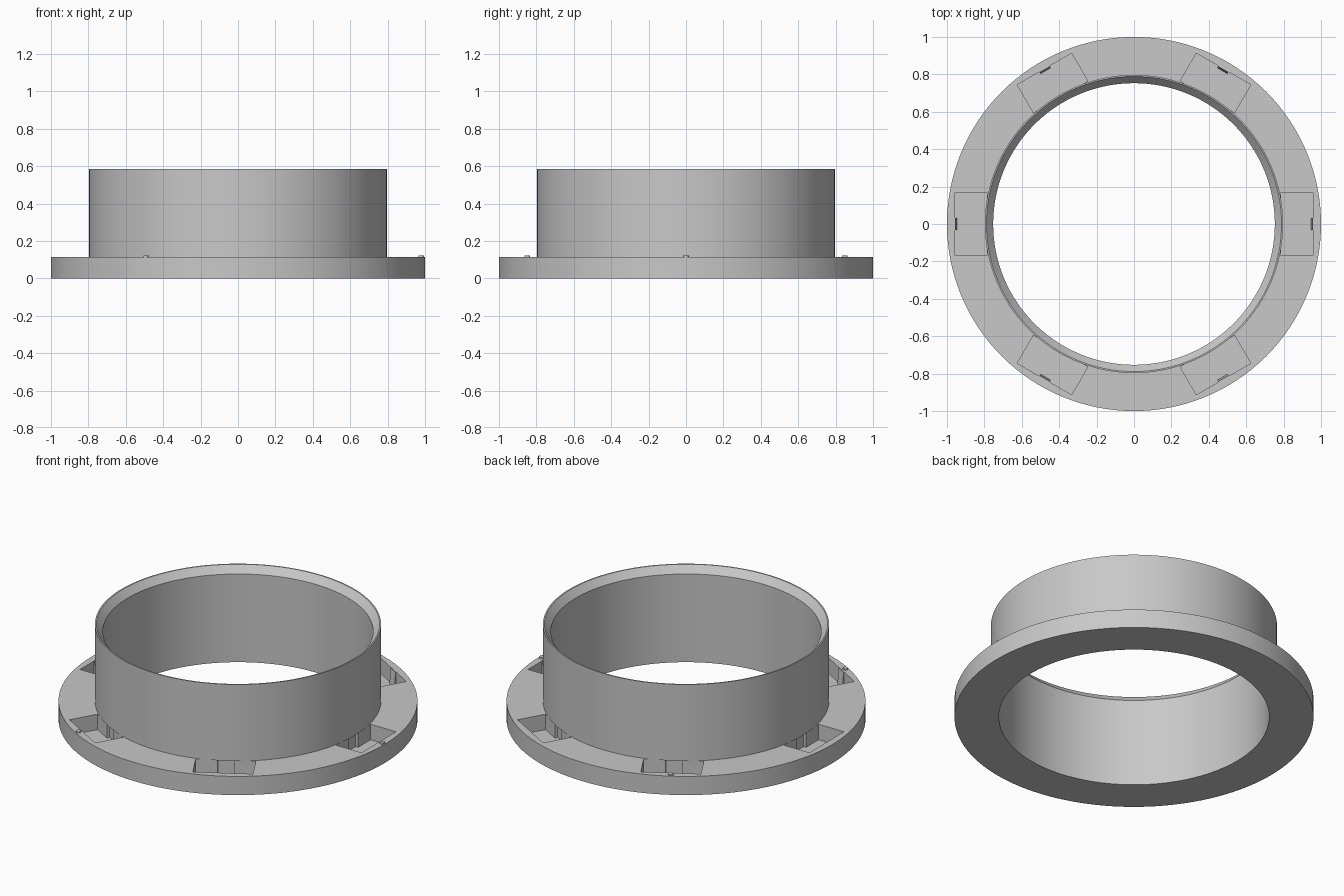
import bpy, bmesh, math
from mathutils import Matrix

if "Cube" in bpy.data.objects:
    bpy.data.objects.remove(bpy.data.objects["Cube"])

SEG = 128
R_BORE, R_TUBE, R_FLANGE = 0.753, 0.797, 1.0
Z_FLANGE, Z_TOP, Z_FLOOR = 0.115, 0.585, 0.02

grey = bpy.data.materials.new("light grey plastic")
grey.diffuse_color = (0.58, 0.58, 0.58, 1)
grey.use_nodes = True
grey.node_tree.nodes["Principled BSDF"].inputs["Base Color"].default_value = grey.diffuse_color


def finish(name, bm):
    bmesh.ops.recalc_face_normals(bm, faces=bm.faces)
    me = bpy.data.meshes.new(name)
    bm.to_mesh(me)
    bm.free()
    me.materials.append(grey)
    ob = bpy.data.objects.new(name, me)
    bpy.context.collection.objects.link(ob)
    return ob


def lathe(name, profile):
    """Closed (radius, z) profile turned about the z axis."""
    bm = bmesh.new()
    rings = []
    for i in range(SEG):
        a = 2 * math.pi * i / SEG
        rings.append([bm.verts.new((r * math.cos(a), r * math.sin(a), z)) for r, z in profile])
    n = len(profile)
    for i in range(SEG):
        p, q = rings[i], rings[(i + 1) % SEG]
        for j in range(n):
            k = (j + 1) % n
            bm.faces.new((p[j], q[j], q[k], p[k]))
    return finish(name, bm)


def prism(bm, r0, r1, half_w, z0, z1, angle, top_r0=None):
    """Box spanning radii r0..r1 at an angle; top_r0 makes it a wedge."""
    top_r0 = r0 if top_r0 is None else top_r0
    vs = bmesh.ops.create_cube(bm, size=1)["verts"]
    for v in vs:
        inner = top_r0 if v.co.z > 0 else r0
        v.co = (r1 if v.co.x > 0 else inner, math.copysign(half_w, v.co.y), z1 if v.co.z > 0 else z0)
    bmesh.ops.rotate(bm, verts=vs, cent=(0, 0, 0), matrix=Matrix.Rotation(angle, 3, "Z"))


def cut(target, cutter):
    mod = target.modifiers.new("cut", "BOOLEAN")
    mod.operation, mod.solver, mod.object = "DIFFERENCE", "EXACT", cutter
    bpy.context.view_layer.update()
    dg = bpy.context.evaluated_depsgraph_get()
    me = bpy.data.meshes.new_from_object(target.evaluated_get(dg))
    target.modifiers.clear()
    target.data = me
    bpy.data.objects.remove(cutter)


angles = [math.radians(60 * i) for i in range(6)]

# Flange ring
flange = lathe("flange", [(R_BORE, 0), (R_FLANGE, 0), (R_FLANGE, Z_FLANGE), (R_BORE, Z_FLANGE)])

# Six pockets in the flange, then a small notch in each inner wall
for name, r0, r1, w in (("pocket_cutter", 0.785, 0.957, 0.168), ("notch_cutter", 0.768, 0.80, 0.045)):
    bm = bmesh.new()
    for a in angles:
        prism(bm, r0, r1, w, Z_FLOOR, Z_FLANGE + 0.1, a)
    cutter = finish(name, bm)
    cutter.hide_render = True
    cut(flange, cutter)

# Collar tube with a chamfered inner rim
collar = lathe("collar", [(R_BORE, Z_FLANGE), (R_TUBE, Z_FLANGE), (R_TUBE, Z_TOP),
                          (0.789, Z_TOP), (R_BORE, Z_TOP - 0.043)])

# Wedge ribs on the pocket outer walls
bm = bmesh.new()
for a in angles:
    prism(bm, 0.945, 0.96, 0.032, Z_FLOOR - 0.005, Z_FLANGE - 0.002, a, top_r0=0.954)
finish("pocket_ribs", bm)

# Three locating pins on the flange
bm = bmesh.new()
for a in angles[::2]:
    m = Matrix.Translation((0.98 * math.cos(a), 0.98 * math.sin(a), Z_FLANGE))
    bmesh.ops.create_cone(bm, cap_ends=True, segments=20, radius1=0.015, radius2=0.015, depth=0.016, matrix=m)
pins = finish("locating_pins", bm)

# Smooth the round surfaces, keep edges sharp
bpy.ops.object.select_all(action="DESELECT")
for ob in (flange, collar, pins):
    ob.select_set(True)
bpy.context.view_layer.objects.active = flange
bpy.ops.object.shade_smooth_by_angle(angle=math.radians(30))
